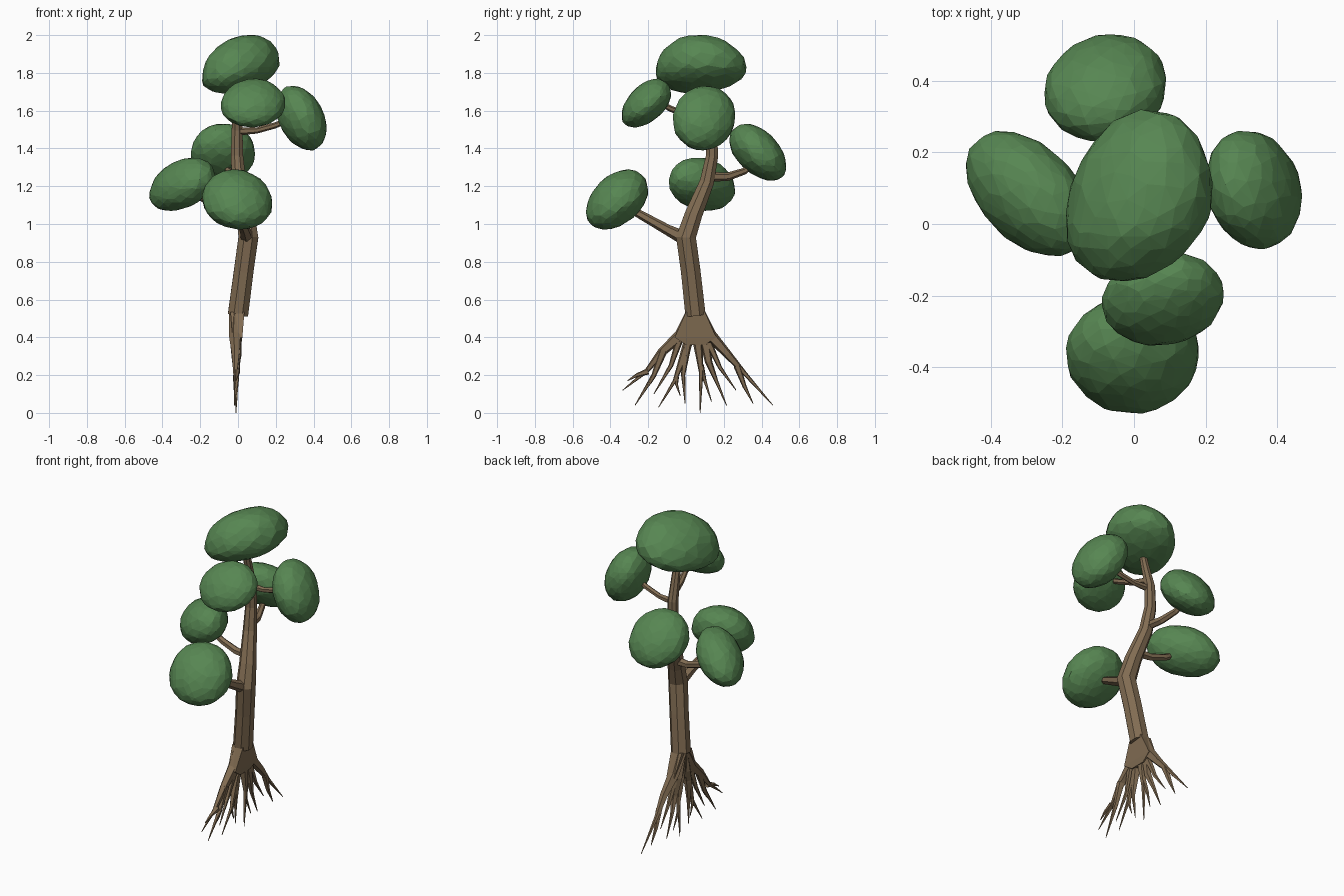
import bpy, bmesh, math, random
from mathutils import Vector

random.seed(4)


def material(name, color):
    m = bpy.data.materials.new(name)
    m.diffuse_color = color
    return m


BARK = material("bark", (0.22, 0.15, 0.085, 1))
LEAF = material("leaf", (0.095, 0.24, 0.085, 1))


def finish(bm, name, mat):
    bmesh.ops.recalc_face_normals(bm, faces=bm.faces)
    me = bpy.data.meshes.new(name)
    bm.to_mesh(me)
    bm.free()
    me.materials.append(mat)
    ob = bpy.data.objects.new(name, me)
    bpy.context.collection.objects.link(ob)
    return ob


def limb(bm, points, radii, sides=6):
    """Faceted tapering tube through the given points."""
    pts = [Vector(p) for p in points]
    run = pts[-1] - pts[0]
    ref = Vector((0, 1, 0)) if abs(run.x) > abs(run.y) + abs(run.z) * 0.3 else Vector((1, 0, 0))
    rings = []
    for i, (p, r) in enumerate(zip(pts, radii)):
        t = (pts[min(i + 1, len(pts) - 1)] - pts[max(i - 1, 0)]).normalized()
        u = (ref - t * ref.dot(t)).normalized()
        v = t.cross(u)
        rings.append([bm.verts.new(p + r * (math.cos(a) * u + math.sin(a) * v))
                      for a in (math.tau * (k + 0.5) / sides for k in range(sides))])
    for a, b in zip(rings, rings[1:]):
        for k in range(sides):
            j = (k + 1) % sides
            bm.faces.new((a[k], a[j], b[j], b[k]))
    bm.faces.new(rings[0][::-1])
    bm.faces.new(rings[-1])


def foliage(name, lo, hi, tilt=(0, 0), skew=0, mid=(0.5, 0.5, 0.45), n=190):
    """Faceted egg fitted to a box; tilt leans z along x and y, skew leans y along x."""
    pts = []
    for i in range(n):
        z = 1 - 2 * (i + 0.5) / n
        a = i * 2.39996 + random.uniform(-0.12, 0.12)
        r = math.sqrt(1 - z * z)
        d = Vector((r * math.cos(a), r * math.sin(a), z)) * random.uniform(0.985, 1.015)
        p = Vector(d[k] * (mid[k] if d[k] < 0 else 1 - mid[k]) for k in range(3))
        p.z += tilt[0] * p.x + tilt[1] * p.y
        p.y += skew * p.x
        pts.append(p)
    a = [min(p[k] for p in pts) for k in range(3)]
    b = [max(p[k] for p in pts) for k in range(3)]
    bm = bmesh.new()
    for p in pts:
        bm.verts.new([lo[k] + (p[k] - a[k]) / (b[k] - a[k]) * (hi[k] - lo[k]) for k in range(3)])
    bmesh.ops.convex_hull(bm, input=bm.verts)
    bmesh.ops.delete(bm, geom=[v for v in bm.verts if not v.link_faces], context='VERTS')
    finish(bm, name, LEAF)


# foliage clumps
foliage("foliage_top", (-0.19, -0.16, 1.69), (0.22, 0.32, 2.0), (0.3, 0), 0.2, (0.48, 0.42, 0.38))
foliage("foliage_upper_front", (-0.09, -0.34, 1.51), (0.25, -0.08, 1.77), (0.05, 0.5), 0.1)
foliage("foliage_right", (0.20, -0.07, 1.39), (0.47, 0.26, 1.73), (-0.35, 0), -0.15, (0.5, 0.5, 0.5))
foliage("foliage_back", (-0.25, 0.23, 1.23), (0.09, 0.53, 1.53), (0, -0.5), 0.1)
foliage("foliage_left", (-0.47, -0.09, 1.07), (-0.12, 0.26, 1.35), (0.35, 0), -0.45)
foliage("foliage_lower_front", (-0.19, -0.53, 0.97), (0.18, -0.20, 1.29), (-0.1, 0.4), 0)

# trunk
bm = bmesh.new()
limb(bm, [(0, 0.05, 0.52), (0.03, 0.025, 0.75), (0.055, 0.0, 0.93), (0.04, 0.04, 1.05),
          (0.005, 0.11, 1.22), (-0.005, 0.138, 1.36), (-0.005, 0.135, 1.5), (0.0, 0.1, 1.64), (0.0, 0.07, 1.76)],
     [0.058, 0.056, 0.057, 0.05, 0.041, 0.035, 0.031, 0.025, 0.02], 8)
finish(bm, "trunk", BARK)

# branches reaching into the foliage
branches = {
    "lower_front": ([(0.05, 0.0, 0.92), (0.035, -0.1, 0.97), (0.0, -0.26, 1.06), (0, -0.32, 1.1)],
                    [0.038, 0.028, 0.022, 0.018]),
    "left": ([(0.03, 0.06, 1.09), (-0.06, 0.07, 1.09), (-0.16, 0.08, 1.12), (-0.26, 0.08, 1.18)],
             [0.028, 0.022, 0.02, 0.016]),
    "back": ([(0, 0.11, 1.25), (-0.02, 0.22, 1.25), (-0.05, 0.31, 1.28), (-0.07, 0.36, 1.33)],
             [0.027, 0.022, 0.018, 0.015]),
    "right": ([(-0.005, 0.13, 1.49), (0.1, 0.12, 1.495), (0.19, 0.11, 1.52), (0.27, 0.1, 1.55)],
              [0.022, 0.016, 0.016, 0.014]),
    "upper_front": ([(0, 0.13, 1.54), (0.02, 0.02, 1.57), (0.05, -0.08, 1.61), (0.07, -0.16, 1.65)],
                    [0.024, 0.018, 0.016, 0.014]),
}
for name, (pts, rad) in branches.items():
    bm = bmesh.new()
    limb(bm, pts, rad)
    finish(bm, "branch_" + name, BARK)

# flat fan of roots: (y, z) paths with starting radius
roots = [
    (0.042, [(0.04, 0.53), (-0.03, 0.41), (-0.13, 0.32), (-0.21, 0.22), (-0.335, 0.12)]),
    (0.042, [(0.06, 0.53), (0.13, 0.41), (0.22, 0.31), (0.31, 0.21), (0.46, 0.04)]),
    (0.036, [(0.04, 0.52), (0.02, 0.4), (-0.02, 0.28), (-0.06, 0.17), (-0.145, 0.03)]),
    (0.036, [(0.06, 0.52), (0.1, 0.38), (0.12, 0.27), (0.16, 0.17), (0.215, 0.04)]),
    (0.034, [(0.05, 0.5), (0.065, 0.35), (0.08, 0.22), (0.075, 0.0)]),
    (0.03, [(0.03, 0.48), (-0.0, 0.32), (-0.015, 0.2), (-0.005, 0.05)]),
    (0.024, [(-0.12, 0.33), (-0.17, 0.2), (-0.27, 0.04)]),
    (0.018, [(-0.2, 0.22), (-0.26, 0.2), (-0.31, 0.17)]),
    (0.022, [(-0.03, 0.4), (-0.08, 0.25), (-0.17, 0.1)]),
    (0.014, [(-0.05, 0.19), (-0.05, 0.15), (-0.03, 0.09)]),
    (0.016, [(0.08, 0.25), (0.1, 0.17), (0.135, 0.06)]),
    (0.02, [(0.12, 0.37), (0.18, 0.24), (0.265, 0.12)]),
    (0.02, [(0.27, 0.25), (0.31, 0.14), (0.355, 0.05)]),
    (0.014, [(-0.17, 0.2), (-0.19, 0.16), (-0.225, 0.11)]),
]
bm = bmesh.new()
for r, path in roots:
    n = len(path) - 1
    limb(bm, [(-0.005 + random.uniform(-0.008, 0.008) * (i > 0) - 0.008 * i / n, y, z)
              for i, (y, z) in enumerate(path)],
         [max(0.002, r * (1 - (i / n) ** 1.2)) for i in range(n + 1)], 5)
# root crown wedge joining the fan to the trunk
for y0, y1, z, x in [(0.0, 0.1, 0.535, 0.037), (-0.06, 0.16, 0.4, 0.026), (0.0, 0.1, 0.36, 0.02)]:
    for y in (y0, y1):
        for s in (-1, 1):
            bm.verts.new((s * x - 0.003, y, z))
bm.verts.ensure_lookup_table()
bmesh.ops.convex_hull(bm, input=bm.verts[-12:])
finish(bm, "roots", BARK)
